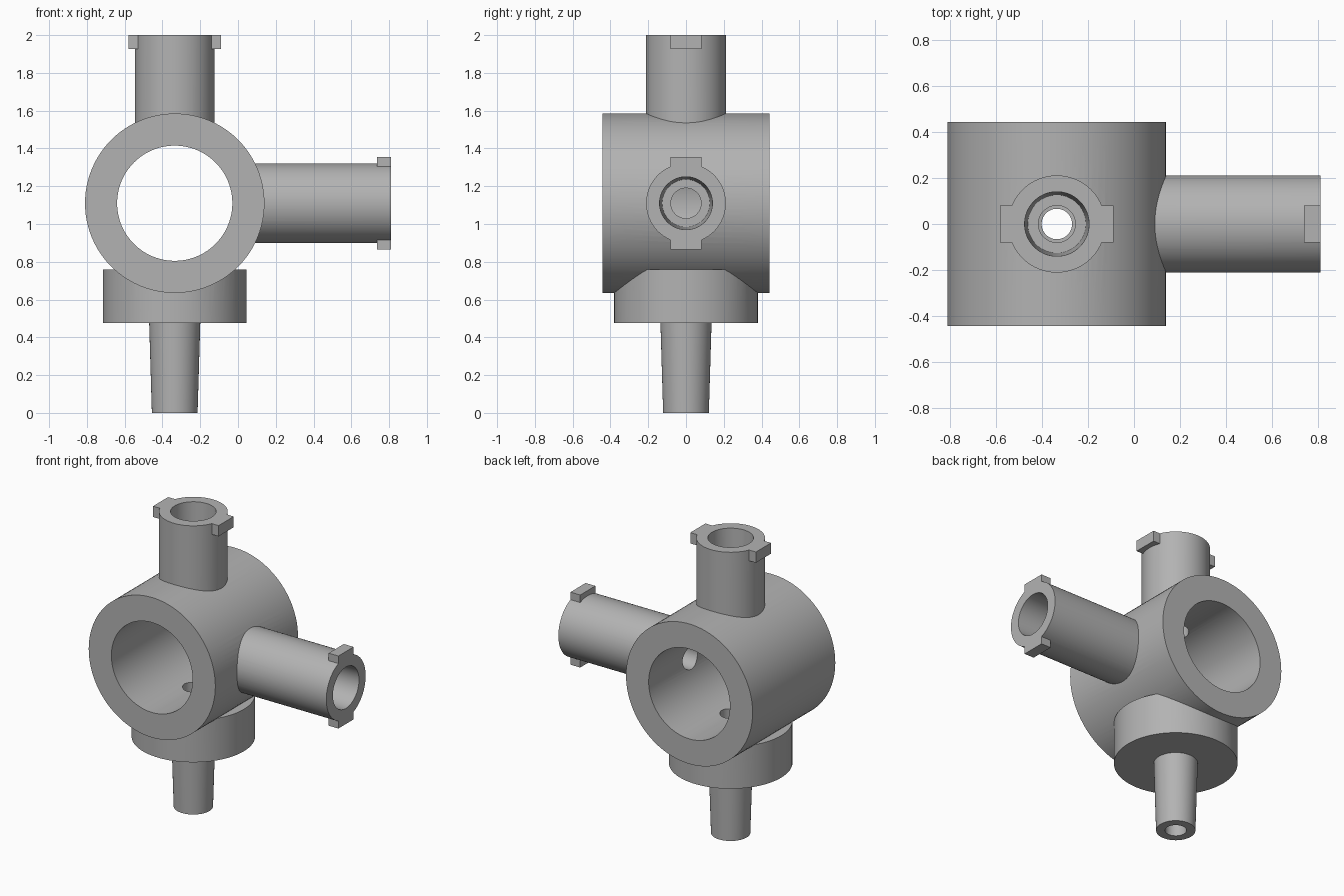
import bpy, bmesh, math
from mathutils import Matrix, Vector

cube = bpy.data.objects.get("Cube")
if cube:
    bpy.data.objects.remove(cube, do_unlink=True)

grey = bpy.data.materials.new("plastic_grey")
grey.use_nodes = True
GREY = (0.45, 0.45, 0.45, 1)
grey.diffuse_color = GREY
grey.node_tree.nodes["Principled BSDF"].inputs["Base Color"].default_value = GREY

CX, CZ = -0.335, 1.11           # axis of the barrel
CENTRE = Vector((CX, 0, CZ))
UP = Matrix.Identity(4)
TO_X = Matrix.Rotation(math.pi / 2, 4, 'Y')
TO_Y = Matrix.Rotation(math.pi / 2, 4, 'X')
SEG = 96


def finish(name, bm):
    bmesh.ops.recalc_face_normals(bm, faces=bm.faces)
    mesh = bpy.data.meshes.new(name)
    bm.to_mesh(mesh)
    bm.free()
    mesh.materials.append(grey)
    obj = bpy.data.objects.new(name, mesh)
    bpy.context.collection.objects.link(obj)
    return obj


def turned(name, profile, turn=UP):
    """Solid of revolution: (radius, distance along axis) from the barrel centre."""
    bm = bmesh.new()
    rings = []
    for r, h in profile:
        rings.append([bm.verts.new((r * math.cos(a), r * math.sin(a), h))
                      for a in (2 * math.pi * i / SEG for i in range(SEG))])
    for lo, hi in zip(rings, rings[1:]):
        for i in range(SEG):
            j = (i + 1) % SEG
            bm.faces.new((lo[i], lo[j], hi[j], hi[i]))
    bm.faces.new(rings[0])
    bm.faces.new(rings[-1])
    bm.transform(Matrix.Translation(CENTRE) @ turn)
    return finish(name, bm)


def box(name, lo, hi, turn=UP):
    lo, hi = Vector(lo), Vector(hi)
    bm = bmesh.new()
    bmesh.ops.create_cube(bm, size=1)
    bm.transform(Matrix.Translation(CENTRE) @ turn
                 @ Matrix.Translation((lo + hi) / 2)
                 @ Matrix.Diagonal((hi - lo).to_4d()))
    return finish(name, bm)


def combine(target, tool, operation):
    mod = target.modifiers.new(operation.lower(), 'BOOLEAN')
    mod.operation, mod.solver, mod.object = operation, 'EXACT', tool
    with bpy.context.temp_override(object=target, active_object=target):
        bpy.ops.object.modifier_apply(modifier=mod.name)
    bpy.data.objects.remove(tool, do_unlink=True)


# Barrel, seat disc and tapered nose
valve = turned("valve_body", [(0.475, -0.443), (0.475, 0.443)], TO_Y)
solids = [
    turned("seat_disc", [(0.38, 0.475 - CZ), (0.38, 0.76 - CZ)]),
    turned("nose", [(0.121, -CZ), (0.136, 0.5 - CZ)]),
]
cutters = [turned("barrel_bore", [(0.305, -0.6), (0.305, 0.6)], TO_Y)]

# Two ports, each with a pair of locking lugs and a stepped, tapered bore
for name, end, turn in (("top_port", 2 - CZ, UP), ("side_port", 0.81 - CX, TO_X)):
    solids.append(turned(name, [(0.211, 0.36), (0.211, end)], turn))
    for s in (-1, 1):
        xs = sorted((s * 0.18, s * 0.246))
        solids.append(box(name + "_lug", (xs[0], -0.081, end - 0.073),
                          (xs[1], 0.081, end), turn))
    cutters.append(turned(name + "_bore", [(0.08, 0.1), (0.08, end - 0.43),
                                           (0.126, end - 0.43), (0.14, end),
                                           (0.14, end + 0.1)], turn))
cutters.append(turned("nose_bore", [(0.066, -CZ - 0.1), (0.066, -0.1)]))

for part in solids:
    combine(valve, part, 'UNION')
for part in cutters:
    combine(valve, part, 'DIFFERENCE')

# Smooth walls with crisp edges
bpy.ops.object.select_all(action='DESELECT')
valve.select_set(True)
bpy.context.view_layer.objects.active = valve
bpy.ops.object.shade_smooth_by_angle(angle=math.radians(30))
